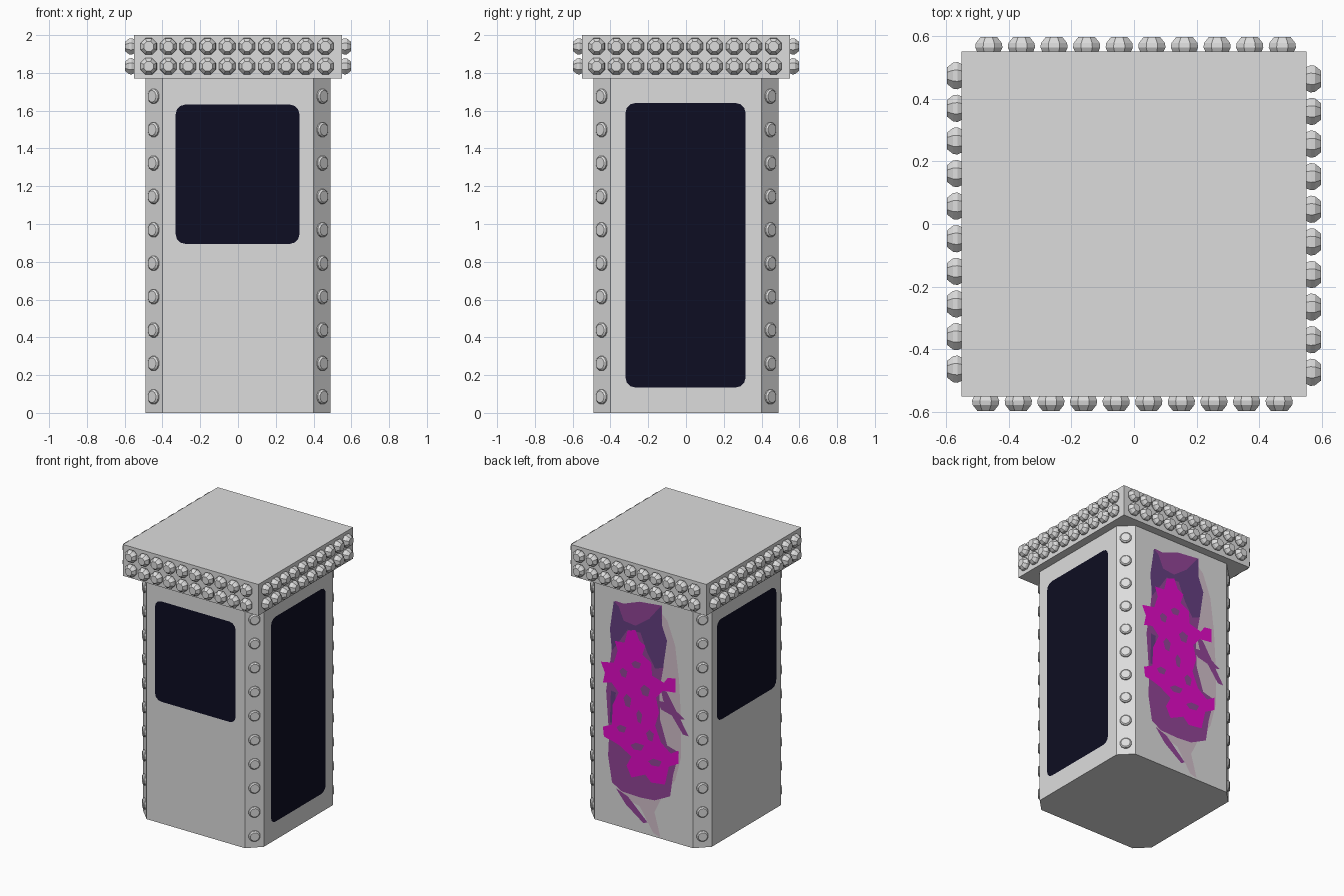
import bpy, bmesh, math
from mathutils import Matrix, Vector

if "Cube" in bpy.data.objects:
    bpy.data.objects.remove(bpy.data.objects["Cube"])


def material(name, rgb):
    m = bpy.data.materials.new(name)
    m.diffuse_color = (*rgb, 1)
    m.use_nodes = True
    m.node_tree.nodes["Principled BSDF"].inputs["Base Color"].default_value = m.diffuse_color
    return m


GREY = material("pale grey", (0.72, 0.72, 0.72))
NAVY = material("dark navy", (0.004, 0.004, 0.016))
MAGENTA = material("magenta", (0.76, 0.003, 0.57))
PLUM = material("plum", (0.29, 0.06, 0.31))
INDIGO = material("indigo", (0.13, 0.05, 0.22))
MAUVE = material("pale mauve", (0.65, 0.53, 0.60))


def finish(name, bm, mat, smooth=False):
    bm.normal_update()
    me = bpy.data.meshes.new(name)
    bm.to_mesh(me)
    bm.free()
    me.materials.append(mat)
    ob = bpy.data.objects.new(name, me)
    bpy.context.collection.objects.link(ob)
    return ob


def turn(k):
    """Rotation taking the front (-y) to side k: 0 front, 1 right, 2 back, 3 left."""
    return Matrix.Rotation(k * math.pi / 2, 4, 'Z')


def prism(name, outline, z0, z1):
    bm = bmesh.new()
    face = bm.faces.new([bm.verts.new((x, y, z0)) for x, y in outline])
    top = bmesh.ops.extrude_face_region(bm, geom=[face])['geom']
    bmesh.ops.translate(bm, vec=(0, 0, z1 - z0),
                        verts=[v for v in top if isinstance(v, bmesh.types.BMVert)])
    if not any(f.normal.z < -0.5 for f in bm.faces):
        bm.faces.new([v for v in bm.verts if abs(v.co.z - z0) < 1e-6][:len(outline)])
    bmesh.ops.recalc_face_normals(bm, faces=bm.faces)
    return finish(name, bm, GREY)


def stud(bm, matrix, profile, n):
    """Lathe (radius, height) rings around the local -y axis and cap the end."""
    rings = []
    for r, h in profile:
        rings.append([bm.verts.new(matrix @ Vector((
            r * math.cos((i + .5) * math.tau / n), -h, r * math.sin((i + .5) * math.tau / n))))
            for i in range(n)])
    for a, b in zip(rings, rings[1:]):
        for i in range(n):
            j = (i + 1) % n
            bm.faces.new((a[i], a[j], b[j], b[i]))
    bm.faces.new(rings[-1])


def plate(name, points, side, mat, lift=0.002):
    """Thin painted polygon on a wall; points are (across, z) seen from outside."""
    bm = bmesh.new()
    f = bm.faces.new([bm.verts.new(turn(side) @ Vector((u, -0.49 - lift, z))) for u, z in points])
    f.normal_update()
    if f.normal.dot(turn(side) @ Vector((0, -1, 0))) < 0:
        f.normal_flip()
    bmesh.ops.triangulate(bm, faces=[f])
    return finish(name, bm, mat)


def rounded(u0, u1, z0, z1, r=0.05):
    pts = []
    for cx, cz, q in ((u1 - r, z1 - r, 0), (u0 + r, z1 - r, 1), (u0 + r, z0 + r, 2), (u1 - r, z0 + r, 3)):
        for i in range(4):
            a = (q + i / 3) * math.pi / 2
            pts.append((cx + r * math.cos(a), cz + r * math.sin(a)))
    return pts


# Body with chamfered corners, and square cap
a, b = 0.40, 0.49
prism("body", [(-a, -b), (a, -b), (b, -a), (b, a), (a, b), (-a, b), (-b, a), (-b, -a)], 0, 1.77)
prism("cap", [(-.55, -.55), (.55, -.55), (.55, .55), (-.55, .55)], 1.77, 2.0)

# Two rows of bulbs round the cap
bm = bmesh.new()
for k in range(4):
    for z in (1.94, 1.835):
        for i in range(10):
            stud(bm, turn(k) @ Matrix.Translation((-0.473 + 0.104 * i, -0.549, z)),
                 [(.040, 0), (.047, .014), (.045, .028), (.028, .048)], 8)
finish("cap_bulbs", bm, GREY)

# Rivets up the chamfered corners
bm = bmesh.new()
for k in range(4):
    m = turn(k + 0.5)
    for i in range(10):
        stud(bm, m @ Matrix.Translation((0, -0.629, 0.085 + 0.1768 * i)),
             [(.040, 0), (.039, .008), (.031, .016)], 12)
finish("corner_rivets", bm, GREY)

# Windows and doorway
plate("front_window", rounded(-.33, .325, .895, 1.632), 0, NAVY)
plate("left_window", rounded(-.345, .345, .895, 1.635), 3, NAVY)
plate("right_doorway", rounded(-.32, .315, .135, 1.64), 1, NAVY)


# Painted mural on the back wall, traced in slanted sketch units
def sketch(name, pts, mat, lift):
    plate(name, [((x - 594) * .008 - .4, (819 + (x - 594) * .29 - y) / 136.4) for x, y in pts],
          2, mat, lift)


sketch("mural_halo", [(634, 604), (657, 606), (668, 620), (676, 645), (680, 680), (682, 720), (682, 757),
                      (676, 780), (662, 798), (655, 812), (661, 837), (654, 833), (640, 806), (620, 795),
                      (612, 770), (610, 720), (616, 650)], MAUVE, .0015)
sketch("mural_body", [(615, 600), (624, 603), (640, 601), (663, 605), (663, 625), (667, 640), (664, 668),
                      (660, 690), (661, 720), (668, 745), (680, 752), (674, 775), (671, 796), (655, 800),
                      (640, 797), (622, 791), (612, 782), (608, 755), (609, 735), (606, 690), (611, 655),
                      (613, 625)], PLUM, .003)
sketch("mural_tail", [(616, 788), (628, 796), (648, 822), (644, 823), (626, 804)], PLUM, .003)
for i, s in enumerate(([(661, 686), (668, 692), (690, 736), (684, 734), (664, 700)],
                       [(658, 700), (668, 702), (686, 719), (680, 719), (662, 709)])):
    sketch(f"mural_stroke_{i}", s, PLUM, .003)
sketch("mural_head", [(614, 600), (619, 606), (624, 620), (636, 625), (650, 618), (662, 605), (663, 625),
                      (668, 640), (664, 667), (656, 668), (648, 652), (641, 632), (628, 629), (620, 640),
                      (612, 650), (610, 628)], INDIGO, .0045)
sketch("mural_side_shade", [(611, 690), (616, 692), (614, 722), (610, 722)], INDIGO, .0045)
sketch("mural_splash", [(628, 630), (636, 629), (640, 640), (646, 645), (643, 654), (652, 662), (653, 675),
                        (665, 682), (669, 677), (677, 678), (677, 692), (664, 690), (657, 697), (660, 712),
                        (656, 725), (662, 742), (672, 753), (680, 750), (680, 763), (670, 766), (666, 784),
                        (652, 782), (646, 774), (632, 777), (627, 765), (632, 756), (620, 745), (612, 740),
                        (604, 736), (603, 726), (612, 724), (613, 704), (619, 692), (612, 682), (603, 682),
                        (605, 672), (601, 661), (614, 662), (618, 650), (615, 640), (625, 642)],
       MAGENTA, .006)
# Gaps in the splash where the body colour shows
for i, (x, y, w, h) in enumerate(((637, 664, 5, 4), (624, 672, 4, 5), (646, 690, 5, 6), (628, 700, 4, 7),
                                  (640, 716, 3, 7), (622, 728, 5, 4), (651, 735, 4, 6), (638, 746, 7, 4),
                                  (656, 762, 7, 4))):
    sketch(f"mural_gap_{i}", [(x - w, y - h * .4), (x - w * .2, y - h), (x + w, y - h * .3),
                              (x + w * .6, y + h), (x - w * .5, y + h * .7)], PLUM, .0075)
